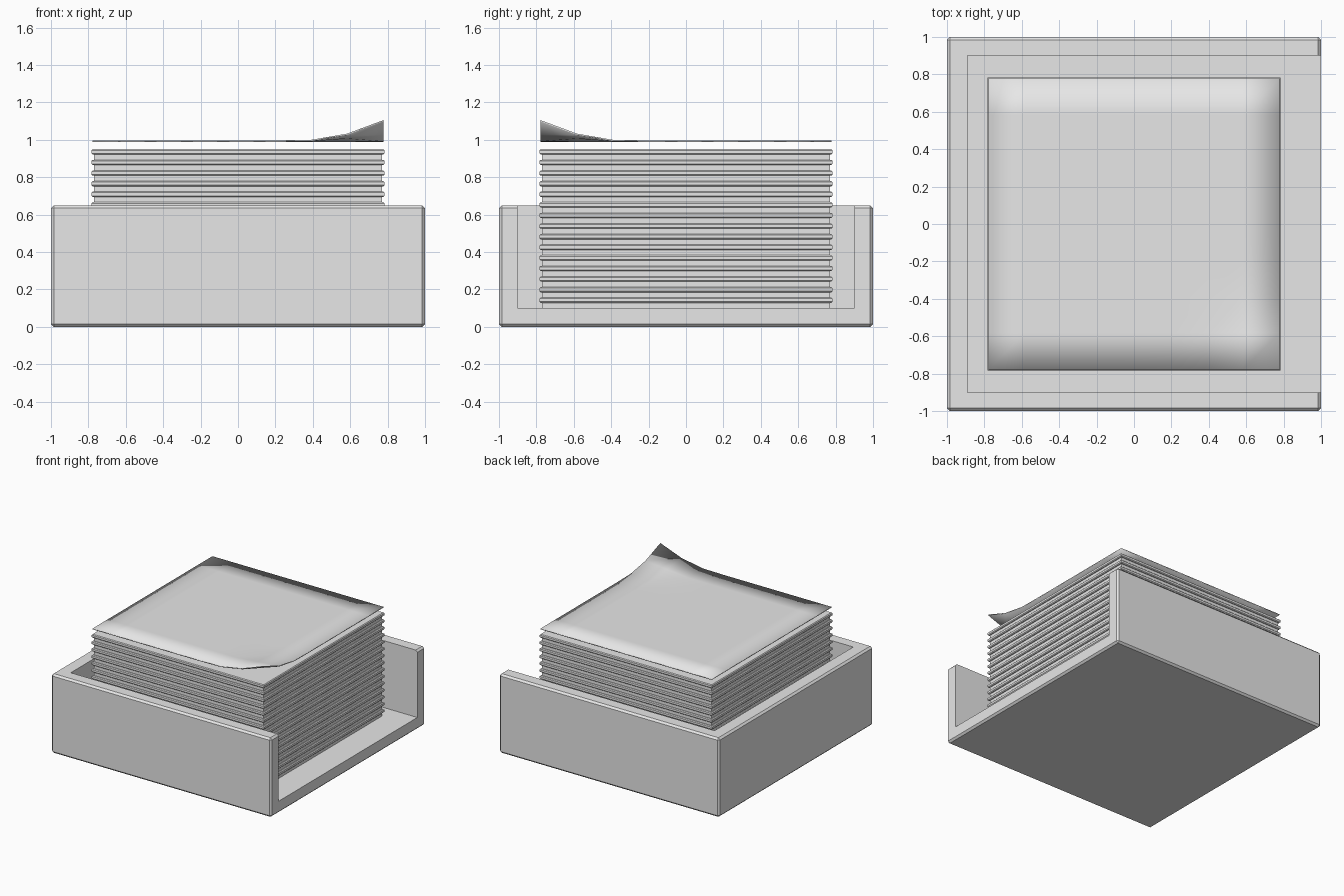
import bpy
import bmesh
import math

if "Cube" in bpy.data.objects:
    bpy.data.objects.remove(bpy.data.objects["Cube"], do_unlink=True)

grey = bpy.data.materials.new("plain_grey")
grey.use_nodes = True
grey.diffuse_color = (0.8, 0.8, 0.8, 1)
grey.node_tree.nodes["Principled BSDF"].inputs["Base Color"].default_value = (0.8, 0.8, 0.8, 1)


def add_object(name, bm):
    bmesh.ops.recalc_face_normals(bm, faces=bm.faces)
    mesh = bpy.data.meshes.new(name)
    bm.to_mesh(mesh)
    bm.free()
    mesh.materials.append(grey)
    obj = bpy.data.objects.new(name, mesh)
    bpy.context.collection.objects.link(obj)
    return obj


def box(name, low, high, bevel=0):
    bm = bmesh.new()
    bmesh.ops.create_cube(bm, size=1)
    for v in bm.verts:
        v.co = [(a + b) / 2 + c * (b - a) for a, b, c in zip(low, high, v.co)]
    if bevel:
        bmesh.ops.bevel(bm, geom=bm.edges[:], offset=bevel, segments=1, affect='EDGES')
    return add_object(name, bm)


# Tray: bevelled block, hollowed out and open on its left side
tray = box("tray", (-1, -1, 0), (1, 1, 0.65), bevel=0.015)
cutter = box("tray_cutter", (-0.89, -0.9, 0.1), (1.2, 0.9, 1))
cutter.hide_render = True
cutter.hide_set(True)
cutter.display_type = 'WIRE'
cut = tray.modifiers.new("hollow", 'BOOLEAN')
cut.operation = 'DIFFERENCE'
cut.solver = 'EXACT'
cut.object = cutter

# Paper stack: square rings alternating between groove and chamfered ridge
LAYERS, BOTTOM, TOP = 15, 0.1, 0.95
GROOVE, RIDGE, CHAMFER = 0.77, 0.783, 0.006
pitch = (TOP - BOTTOM) / LAYERS
profile = []
for i in range(LAYERS):
    z = BOTTOM + i * pitch
    profile += [(GROOVE, z), (GROOVE, z + pitch / 2),
                (RIDGE - CHAMFER, z + pitch / 2), (RIDGE, z + pitch / 2 + CHAMFER),
                (RIDGE, z + pitch - CHAMFER), (RIDGE - CHAMFER, z + pitch)]
bm = bmesh.new()
rings = [[bm.verts.new((sx * r, sy * r, z)) for sx, sy in ((-1, -1), (1, -1), (1, 1), (-1, 1))]
         for r, z in profile]
for a, b in zip(rings, rings[1:]):
    for k in range(4):
        n = (k + 1) % 4
        bm.faces.new((a[k], a[n], b[n], b[k]))
bm.faces.new(rings[0][::-1])
bm.faces.new(rings[-1])
add_object("paper_stack", bm)

# Loose top sheet with its front left corner curling up
HALF, CURL_RADIUS, CURL_HEIGHT = 0.777, 0.46, 0.108
bm = bmesh.new()
bmesh.ops.create_grid(bm, x_segments=8, y_segments=8, size=HALF)
for v in bm.verts:
    distance = math.hypot(v.co.x - HALF, v.co.y + HALF)
    v.co.z = 0.997 + CURL_HEIGHT * max(0, 1 - distance / CURL_RADIUS) ** 2
bmesh.ops.recalc_face_normals(bm, faces=bm.faces)
sheet = add_object("top_sheet", bm)
if sheet.data.polygons[0].normal.z < 0:
    sheet.data.flip_normals()
thick = sheet.modifiers.new("thickness", 'SOLIDIFY')
thick.thickness = 0.008
thick.offset = -1
bpy.ops.object.select_all(action='DESELECT')
sheet.select_set(True)
bpy.context.view_layer.objects.active = sheet
bpy.ops.object.shade_smooth_by_angle(angle=math.radians(40))
